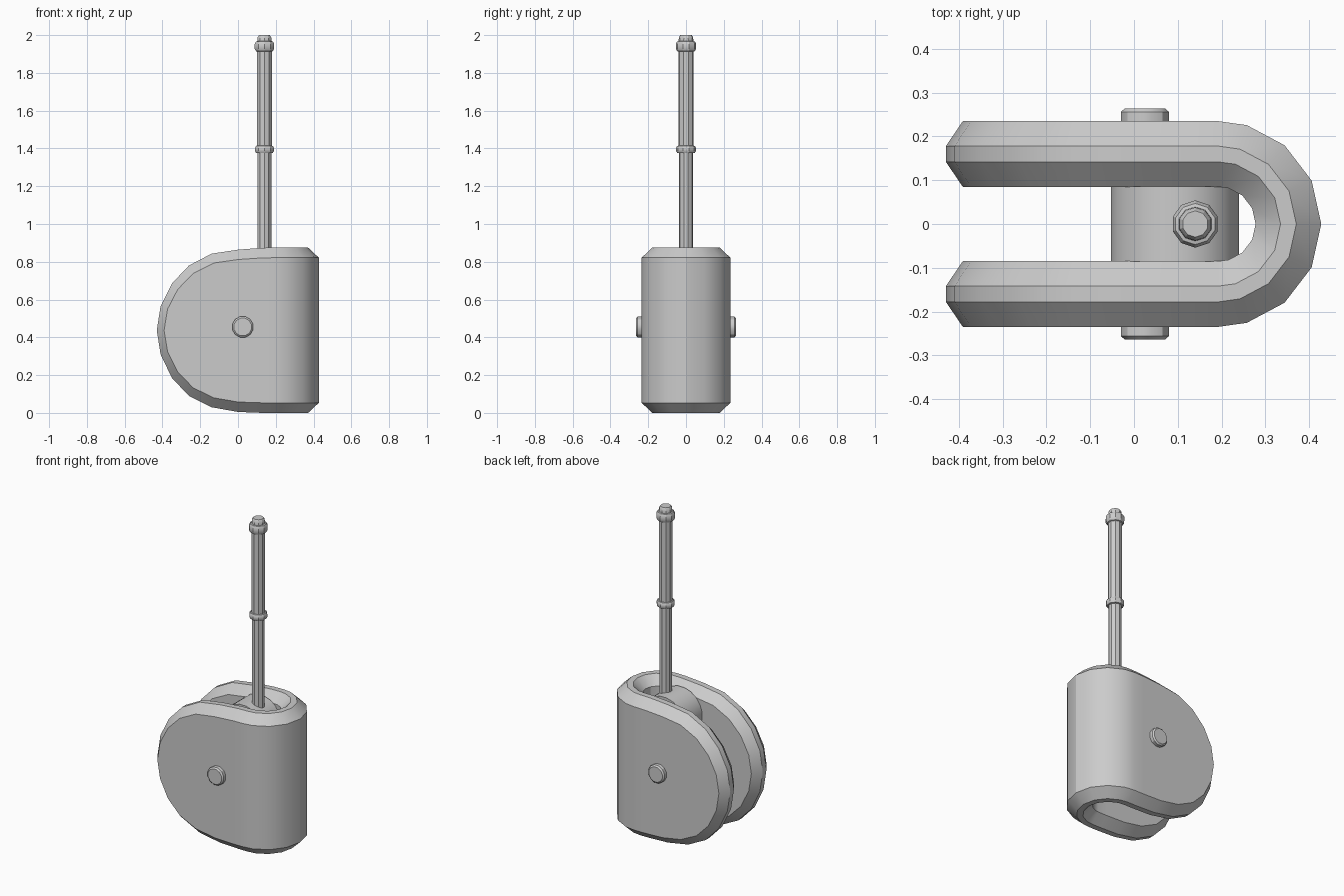
import bpy, bmesh, math
from mathutils import Matrix

if "Cube" in bpy.data.objects:
    bpy.data.objects.remove(bpy.data.objects["Cube"])


def finish(bm, name, angle=30):
    bmesh.ops.remove_doubles(bm, verts=bm.verts, dist=1e-4)
    bmesh.ops.recalc_face_normals(bm, faces=bm.faces)
    me = bpy.data.meshes.new(name)
    bm.to_mesh(me)
    bm.free()
    ob = bpy.data.objects.new(name, me)
    bpy.context.collection.objects.link(ob)
    bpy.ops.object.select_all(action='DESELECT')
    ob.select_set(True)
    bpy.context.view_layer.objects.active = ob
    bpy.ops.object.shade_smooth_by_angle(angle=math.radians(angle))
    return ob


def skin(bm, rings):
    for a, b in zip(rings, rings[1:]):
        n = len(a)
        for i in range(n):
            j = (i + 1) % n
            bm.faces.new((a[i], a[j], b[j], b[i]))


def lathe(name, profile, sides, matrix):
    """Revolve (radius, height) pairs around local z, capped at both ends."""
    bm = bmesh.new()
    rings = [[bm.verts.new((r * math.cos(2 * math.pi * (i + .5) / sides),
                            r * math.sin(2 * math.pi * (i + .5) / sides), z))
              for i in range(sides)] for r, z in profile]
    skin(bm, rings)
    bm.faces.new(rings[0])
    bm.faces.new(rings[-1])
    bm.transform(matrix)
    return finish(bm, name)


# U-shaped bracket: two rounded cheeks joined by a bend, chamfered rim
MID, ZC, BEND_X = .16, .437, .193
arm = [(-.43, .437, .437), (-.41, .565, .31), (-.35, .685, .185),
       (-.26, .78, .09), (-.14, .843, .03), (0, .864, .005), (.13, .874, 0)]
stations = [(x, -90, t, b) for x, t, b in arm]
stations += [(BEND_X, a, .875, 0) for a in (-90, -74, -50, -25, 0, 25, 50, 74, 90)]
stations += [(x, 90, t, b) for x, t, b in reversed(arm)]
bm = bmesh.new()
rings = []
for x, ang, top, bot in stations:
    a = math.radians(ang)
    ring = []
    for z, offs in ((bot, (-.075, -.018, .018, .075)), (top, (.075, .018, -.018, -.075))):
        for n in offs:
            inset = abs(n) > .05
            px = x * .91 if inset and x < 0 else x
            pz = ZC + (z - ZC) * .878 if inset else z
            ring.append(bm.verts.new((px + (MID + n) * math.cos(a),
                                      (MID + n) * math.sin(a), pz)))
    rings.append(ring)
skin(bm, rings)
finish(bm, "bracket", 25)

along_y = Matrix.Rotation(math.radians(90), 4, 'X')

# Cross pin through both cheeks
lathe("cross_pin", [(.048, -.264), (.057, -.256), (.057, .256), (.048, .264)], 12,
      Matrix.Translation((.025, 0, .455)) @ along_y)

# Roller between the cheeks at the foot of the rod
lathe("roller", [(.148, -.086), (.148, .086)], 20,
      Matrix.Translation((.094, 0, .705)) @ along_y)

# Rod with a middle collar, top collar and tip
lathe("rod", [(.038, .72), (.038, 1.375), (.047, 1.377), (.053, 1.387), (.053, 1.402),
              (.047, 1.413), (.041, 1.415), (.041, 1.912), (.047, 1.915), (.054, 1.927),
              (.054, 1.953), (.047, 1.966), (.039, 1.968), (.038, 1.988), (.03, 2.0)],
      10, Matrix.Translation((.14, 0, 0)))
